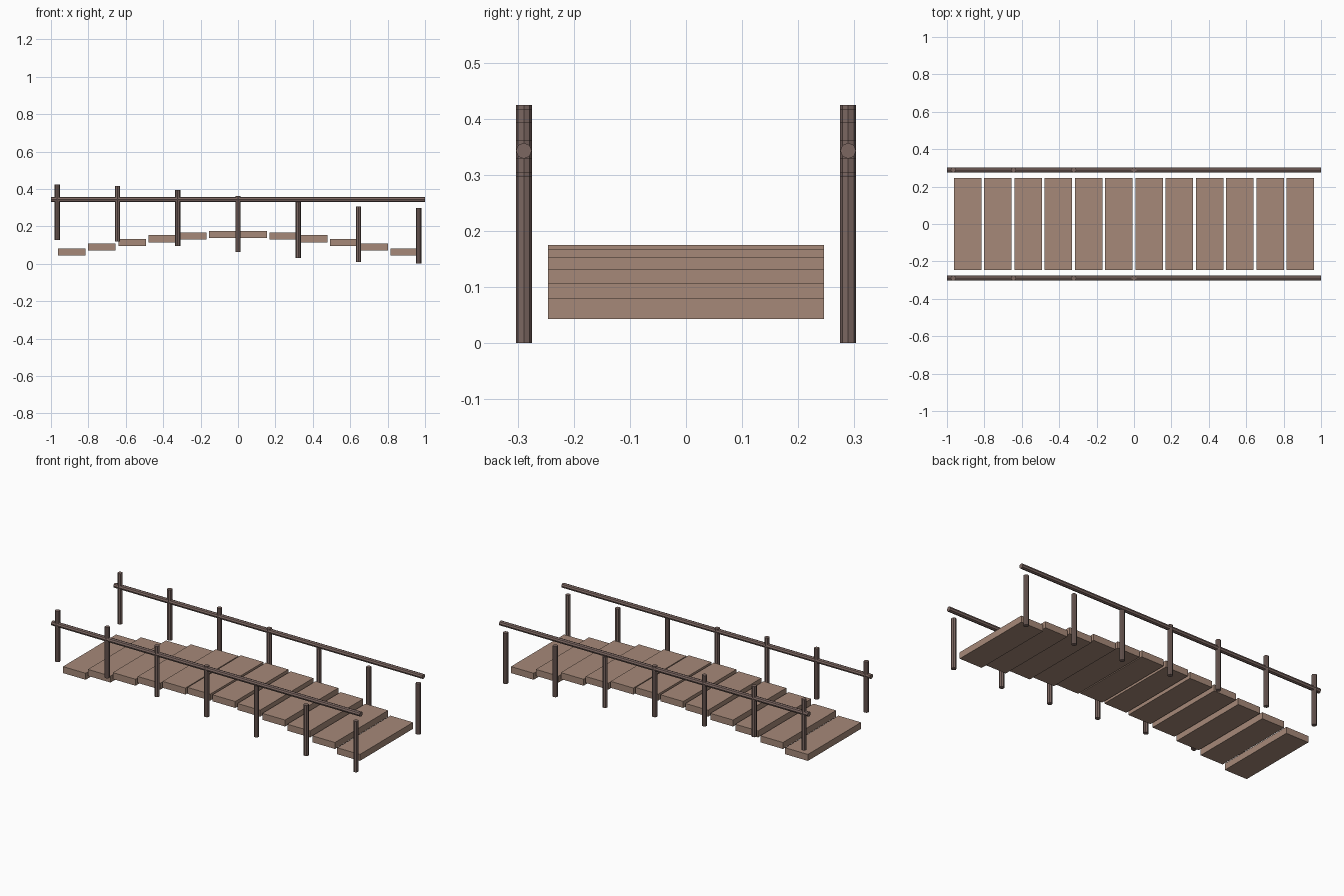
import bpy
import math

if "Cube" in bpy.data.objects:
    bpy.data.objects.remove(bpy.data.objects["Cube"])

PLANKS, PITCH = 12, 0.1616
POSTS, POST_LEN, RADIUS, SIDE_Y = 7, 0.297, 0.0142, 0.289


def material(name, color):
    m = bpy.data.materials.new(name)
    m.diffuse_color = (*color, 1)
    m.use_nodes = True
    m.node_tree.nodes["Principled BSDF"].inputs["Base Color"].default_value = m.diffuse_color
    return m


plank_wood = material("plank_wood", (0.38, 0.25, 0.19))
rail_wood = material("rail_wood", (0.20, 0.135, 0.12))


def finish(name, mat):
    ob = bpy.context.object
    ob.name = name
    ob.data.materials.append(mat)
    return ob


def pole(name, loc, length, rot=(0, 0, 0)):
    bpy.ops.mesh.primitive_cylinder_add(vertices=8, radius=RADIUS, depth=length,
                                        location=loc, rotation=rot)
    return finish(name, rail_wood)


# Arched deck of level planks
for i in range(PLANKS):
    x = (i - (PLANKS - 1) / 2) * PITCH
    z = 0.062 + 0.095 * math.sin(math.pi * i / (PLANKS - 1))
    bpy.ops.mesh.primitive_cube_add(size=1, location=(x, 0, z))
    plank = finish(f"deck_plank_{i + 1}", plank_wood)
    plank.scale = (0.147, 0.492, 0.038)

# Posts and handrail on each side; post height falls along a cosine
for side, s in (("front", -1), ("back", 1)):
    for i in range(POSTS):
        x = (i - 3) * 0.3222
        base = 0.064 * (1 + math.cos(math.pi * i / (POSTS - 1)))
        pole(f"{side}_post_{i + 1}", (x, s * SIDE_Y, base + POST_LEN / 2), POST_LEN)
    pole(f"{side}_handrail", (0, s * SIDE_Y, 0.343), 2.0, (0, math.pi / 2, 0))
